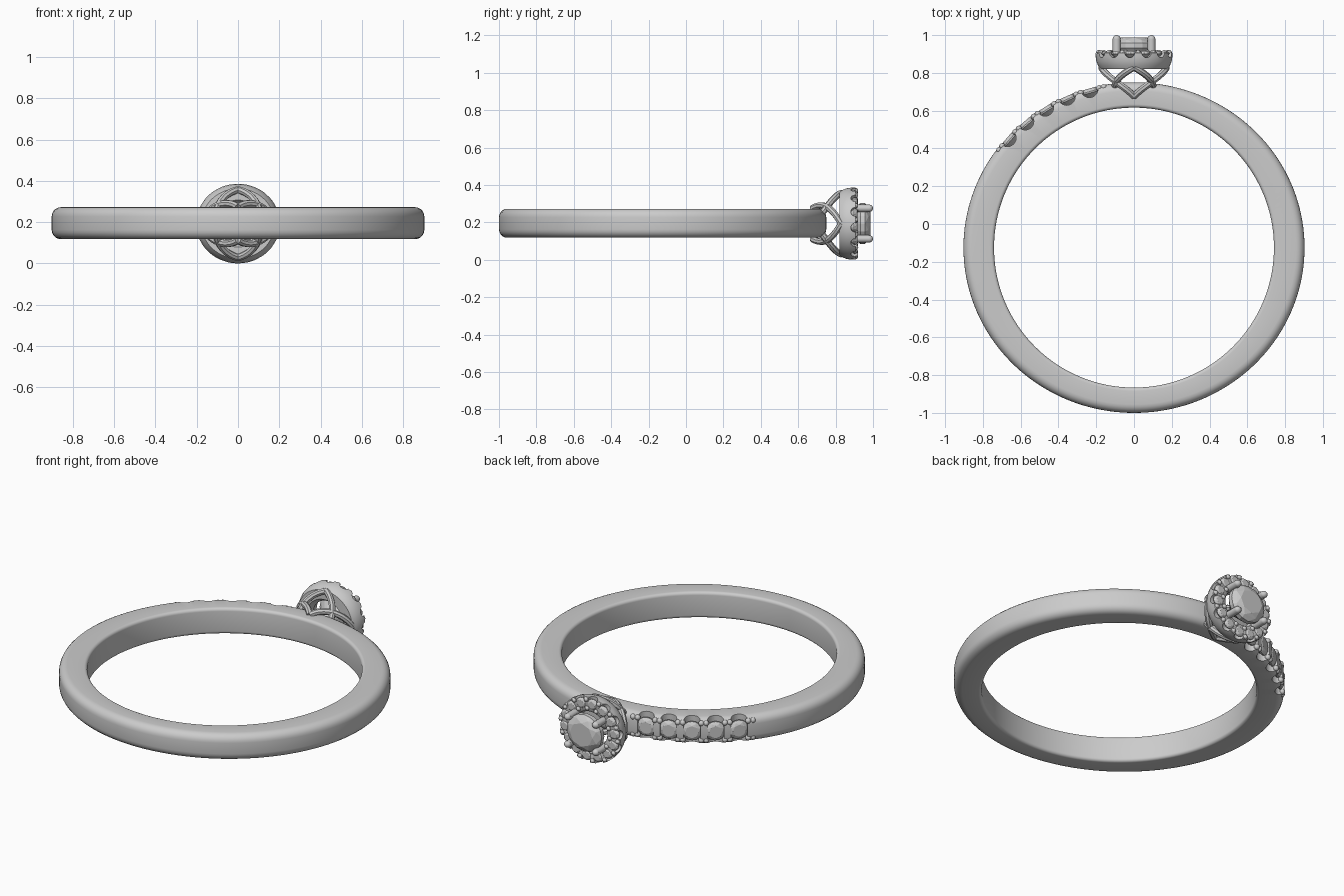
import bpy, bmesh, math
from mathutils import Matrix, Vector

if "Cube" in bpy.data.objects:
    bpy.data.objects.remove(bpy.data.objects["Cube"])

TAU = math.tau
CY, CZ = -0.125, 0.195                      # band centre
HEAD = (Matrix.Translation((0, 0, 0.193)) @ Matrix.Rotation(-math.pi / 2, 4, 'X')
        @ Matrix.Diagonal((1, 0.95, 1, 1)))  # local z -> world +y, slightly oval


def finish(bm, name, smooth=35):
    bmesh.ops.recalc_face_normals(bm, faces=bm.faces)
    me = bpy.data.meshes.new(name)
    bm.to_mesh(me)
    bm.free()
    ob = bpy.data.objects.new(name, me)
    bpy.context.collection.objects.link(ob)
    if smooth:
        shade(ob, smooth)
    return ob


def activate(ob):
    bpy.ops.object.select_all(action='DESELECT')
    ob.select_set(True)
    bpy.context.view_layer.objects.active = ob


def shade(ob, angle=35):
    activate(ob)
    bpy.ops.object.shade_smooth_by_angle(angle=math.radians(angle))


def loft(rows):
    """Closed surface through rows of points, cyclic both ways."""
    bm = bmesh.new()
    vs = [[bm.verts.new(p) for p in row] for row in rows]
    n, m = len(vs), len(vs[0])
    for i in range(n):
        a, b = vs[i], vs[(i + 1) % n]
        for j in range(m):
            k = (j + 1) % m
            bm.faces.new((a[j], b[j], b[k], a[k]))
    return bm


def frame(origin, axis):
    return Matrix.Translation(origin) @ Vector(axis).to_track_quat('Z', 'Y').to_matrix().to_4x4()


def add_stone(bm, mat, r, crown, girdle, pavilion, n=8):
    """Faceted round stone: girdle at local z = 0, table at z = crown."""
    pts = [(0, 0, -pavilion)]
    for rad, z, count, off in ((0.64, crown, n, 0), (0.86, crown * 0.6, n, 0.5),
                               (1, 0, 2 * n, 0), (1, -girdle, 2 * n, 0)):
        for i in range(count):
            a = TAU * (i + off) / count
            pts.append((r * rad * math.cos(a), r * rad * math.sin(a), z))
    vs = [bm.verts.new(mat @ Vector(p)) for p in pts]
    bmesh.ops.convex_hull(bm, input=vs)


def add_bead(bm, mat, r):
    bmesh.ops.create_uvsphere(bm, u_segments=12, v_segments=8, radius=r, matrix=mat)


def add_rod(bm, mat, r, length, seg=24):
    bmesh.ops.create_cone(bm, cap_ends=True, segments=seg, radius1=r, radius2=r,
                          depth=length, matrix=mat)


def cut(ob, bm):
    cutter = finish(bm, ob.name + "_cutter", 0)
    mod = ob.modifiers.new("cut", 'BOOLEAN')
    mod.operation, mod.solver, mod.object = 'DIFFERENCE', 'EXACT', cutter
    activate(ob)
    bpy.ops.object.modifier_apply(modifier=mod.name)
    bpy.data.objects.remove(cutter)
    shade(ob)


# Band: rounded section, round inside, slightly oval outside
def corner(u, z, r, a0):
    return [(u, z, r * math.cos(math.radians(a0 + 18 * i)), r * math.sin(math.radians(a0 + 18 * i)))
            for i in range(6)]


W, RO, RI = 0.0775, 0.045, 0.018
section = (corner(1, W - RO, RO, 0) + corner(0, W - RI, RI, 90)
           + corner(0, RI - W, RI, 180) + corner(1, RO - W, RO, 270))


def outer(a):
    s, c = math.sin(a), math.cos(a)         # a measured from +y
    return 1 / math.sqrt((s / 0.903) ** 2 + (c / 0.875) ** 2)


rows = []
for i in range(160):
    a = TAU * i / 160
    row = []
    for u, z, dr, dz in section:
        base = outer(a) - RO if u else 0.741 + RI
        row.append((math.sin(a) * (base + dr), CY + math.cos(a) * (base + dr), CZ + z + dz))
    rows.append(row)
band = finish(loft(rows), "band")

# Shoulder stones on the left: scalloped seats, stones and holding beads
seats, stones, beads = bmesh.new(), bmesh.new(), bmesh.new()
STEP = 8.35
for k in range(6):
    a = math.radians(-(15.7 + STEP * k))
    d = Vector((math.sin(a), math.cos(a), 0))
    c = Vector((0, CY, CZ))
    if k < 5:
        add_rod(seats, Matrix.Translation(c + d * (outer(a) - 0.004)), 0.046, 0.3)
        add_stone(stones, frame(c + d * (outer(a) - 0.018), d), 0.056, 0.016, 0.008, 0.06)
    e = a + math.radians(STEP / 2)
    d = Vector((math.sin(e), math.cos(e), 0))
    for s in (-1, 1):
        for off in (-0.013, 0.013):
            t = Vector((d.y, -d.x, 0)) * off
            add_bead(beads, Matrix.Translation(c + d * (outer(e) - 0.012) + t
                                               + Vector((0, 0, 0.05 * s))), 0.016)
cut(band, seats)
finish(stones, "shoulder_stones", 0)
finish(beads, "shoulder_beads")

# Halo collar: lathed cup with scalloped rim
profile = [(0.178, 0.82), (0.19, 0.838), (0.199, 0.86), (0.203, 0.885), (0.203, 0.906),
           (0.199, 0.91), (0.13, 0.91), (0.112, 0.90), (0.1, 0.85), (0.12, 0.82)]
halo = finish(loft([[HEAD @ Vector((r * math.cos(TAU * i / 96), r * math.sin(TAU * i / 96), h))
                     for r, h in profile] for i in range(96)]), "halo_collar")
scallops, small, beads = bmesh.new(), bmesh.new(), bmesh.new()
N = 14
for k in range(N):
    a = TAU * (k + 0.25) / N
    d = Vector((math.cos(a), math.sin(a), 0))
    up = Vector((0, 0, 1))
    add_rod(scallops, HEAD @ frame(d * 0.2 + up * 0.908, d), 0.027, 0.07, 20)
    add_stone(small, HEAD @ Matrix.Translation(d * 0.163 + up * 0.904), 0.033, 0.012, 0.005, 0.035)
    a += TAU / N / 2
    d = Vector((math.cos(a), math.sin(a), 0))
    for r in (0.134, 0.188):
        add_bead(beads, HEAD @ Matrix.Translation(d * r + up * 0.907), 0.014)
cut(halo, scallops)
finish(small, "halo_stones", 0)
finish(beads, "halo_beads")

# Centre stone and its four round-tipped prongs
bm = bmesh.new()
add_stone(bm, HEAD @ Matrix.Translation((0, 0, 0.957)), 0.115, 0.03, 0.025, 0.15)
finish(bm, "centre_stone", 0)
bm = bmesh.new()
for sx in (-1, 1):
    for sy in (-1, 1):
        x, y = 0.092 * sx, 0.086 * sy
        add_rod(bm, HEAD @ Matrix.Translation((x, y, 0.91)), 0.021, 0.14, 16)
        bmesh.ops.create_uvsphere(bm, u_segments=16, v_segments=10, radius=0.021,
                                  matrix=HEAD @ Matrix.Translation((x, y, 0.979)))
finish(bm, "prongs")

# Gallery: eight crossing arms woven into a lattice bowl under the halo
cu = bpy.data.curves.new("gallery", 'CURVE')
cu.dimensions, cu.bevel_depth, cu.bevel_resolution, cu.use_fill_caps = '3D', 0.018, 2, True
for q in range(4):
    for s in (-1, 1):
        sp = cu.splines.new('POLY')
        sp.points.add(16)
        for i, p in enumerate(sp.points):
            t = i / 16
            a = math.pi / 2 * (q + s * t)
            r = 0.172 - 0.087 * t ** 1.15
            v = HEAD @ Vector((r * math.cos(a), r * math.sin(a), 0.83 - 0.155 * t))
            p.co = (*v, 1)
gallery = bpy.data.objects.new("gallery", cu)
bpy.context.collection.objects.link(gallery)
activate(gallery)
bpy.ops.object.convert(target='MESH')
shade(bpy.context.object, 40)
